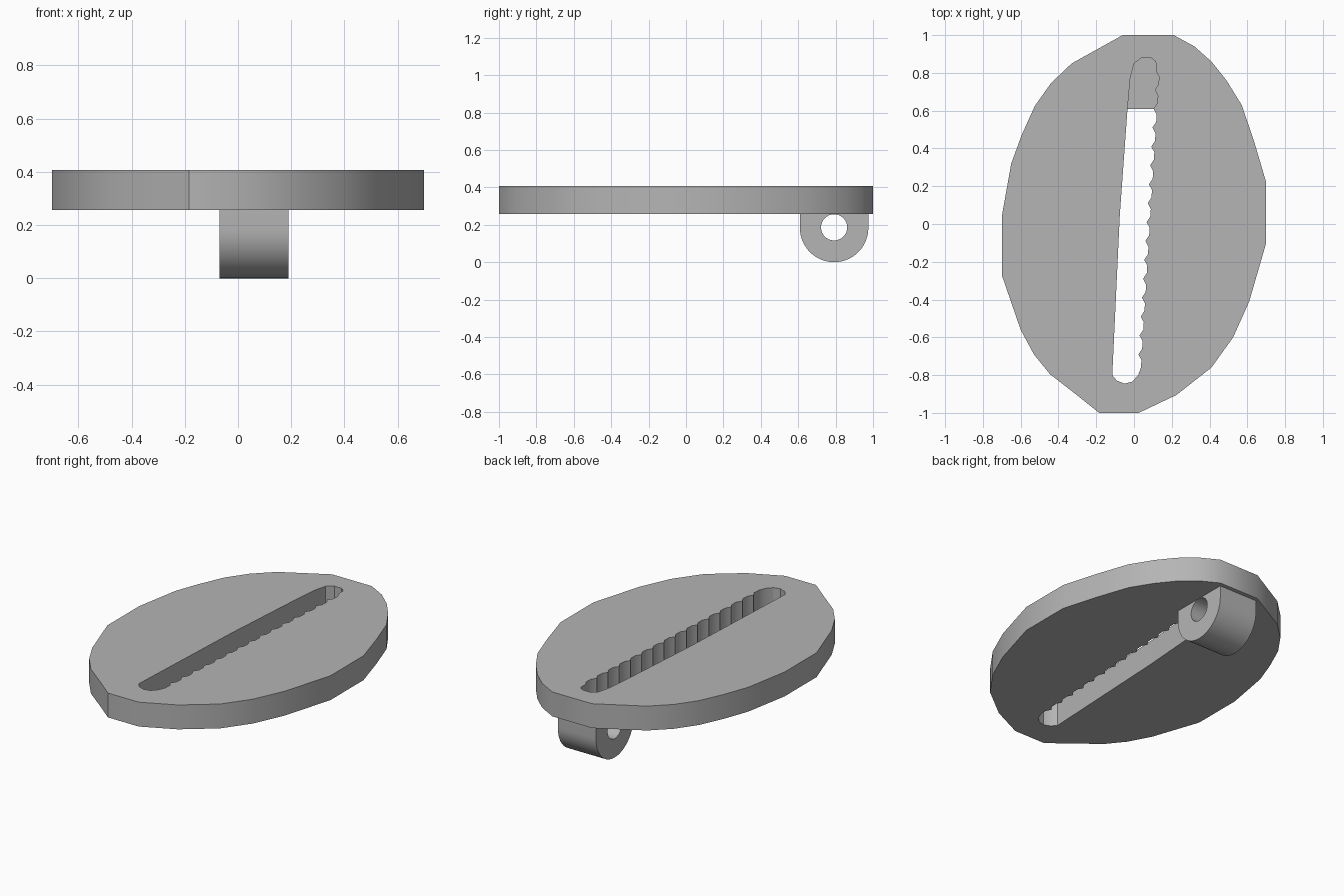
import bpy
import bmesh
import math
from mathutils import Vector

cube = bpy.data.objects.get("Cube")
if cube:
    bpy.data.objects.remove(cube, do_unlink=True)

grey = bpy.data.materials.new("plain grey")
grey.use_nodes = True
colour = (0.46, 0.46, 0.46, 1)
grey.diffuse_color = colour
grey.node_tree.nodes["Principled BSDF"].inputs["Base Color"].default_value = colour


def slab(name, loops, place, thickness):
    """Fill an outline with a hole in it and extrude it along a direction."""
    bm = bmesh.new()
    for loop in loops:
        verts = [bm.verts.new(place(a, b)) for a, b in loop]
        for v, w in zip(verts, verts[1:] + verts[:1]):
            bm.edges.new((v, w))
    bmesh.ops.triangle_fill(bm, edges=bm.edges[:], use_beauty=True)
    grown = bmesh.ops.extrude_face_region(bm, geom=bm.faces[:], use_keep_orig=True)
    moved = [g for g in grown["geom"] if isinstance(g, bmesh.types.BMVert)]
    bmesh.ops.translate(bm, verts=moved, vec=Vector(thickness))
    bmesh.ops.recalc_face_normals(bm, faces=bm.faces[:])
    mesh = bpy.data.meshes.new(name)
    bm.to_mesh(mesh)
    bm.free()
    mesh.materials.append(grey)
    obj = bpy.data.objects.new(name, mesh)
    bpy.context.collection.objects.link(obj)
    bpy.ops.object.select_all(action="DESELECT")
    obj.select_set(True)
    bpy.context.view_layer.objects.active = obj
    bpy.ops.object.shade_smooth_by_angle(angle=math.radians(30))
    return obj


def arc(cx, cy, r, start, end, n):
    angles = [math.radians(start + (end - start) * i / n) for i in range(n + 1)]
    return [(cx + r * math.cos(a), cy + r * math.sin(a)) for a in angles]


# Faceted, slightly skewed oval plate
BASE, THICK = 0.257, 0.15
outline = [(-0.06, 1), (0.21, 1), (0.32, 0.94), (0.41, 0.86), (0.49, 0.76),
           (0.57, 0.63), (0.635, 0.44), (0.7, 0.22), (0.7, -0.1), (0.61, -0.41),
           (0.525, -0.6), (0.41, -0.76), (0.225, -0.905), (0.025, -1), (-0.185, -1),
           (-0.31, -0.9), (-0.445, -0.795), (-0.53, -0.69), (-0.6, -0.56),
           (-0.7, -0.27), (-0.7, 0.04), (-0.65, 0.32), (-0.595, 0.47),
           (-0.525, 0.625), (-0.44, 0.745), (-0.33, 0.85)]

# Long slot: straight left edge, rounded ends, scalloped right edge
slot = [(-0.09, -0.83), (-0.115, -0.8), (-0.075, 0.05), (-0.035, 0.6),
        (-0.02, 0.77), (0, 0.85), (0.04, 0.88), (0.09, 0.88), (0.115, 0.86)]
TEETH, PITCH = 16, 0.1
for i in range(TEETH):
    for t, depth in ((0, -0.012), (0.3, 0.006), (0.7, 0.006)):
        y = 0.81 - (i + t) * PITCH
        slot.append((0.078 + 0.062 * y + depth, y))
slot += [(0.022, -0.8), (-0.01, -0.835), (-0.05, -0.845)]

slab("oval_plate", [outline, slot], lambda x, y: (x, y, BASE), (0, 0, THICK))

# Rounded hinge lug under the back edge, with a cross hole
CY, R = 0.792, 0.183
profile = [(CY + R, BASE)] + arc(CY, R, R, 0, -180, 32) + [(CY - R, BASE)]
hole = arc(CY, 0.186, 0.07, 0, 360, 32)[:-1]
slab("hinge_lug", [profile, hole], lambda y, z: (-0.07, y, z), (0.26, 0, 0))
